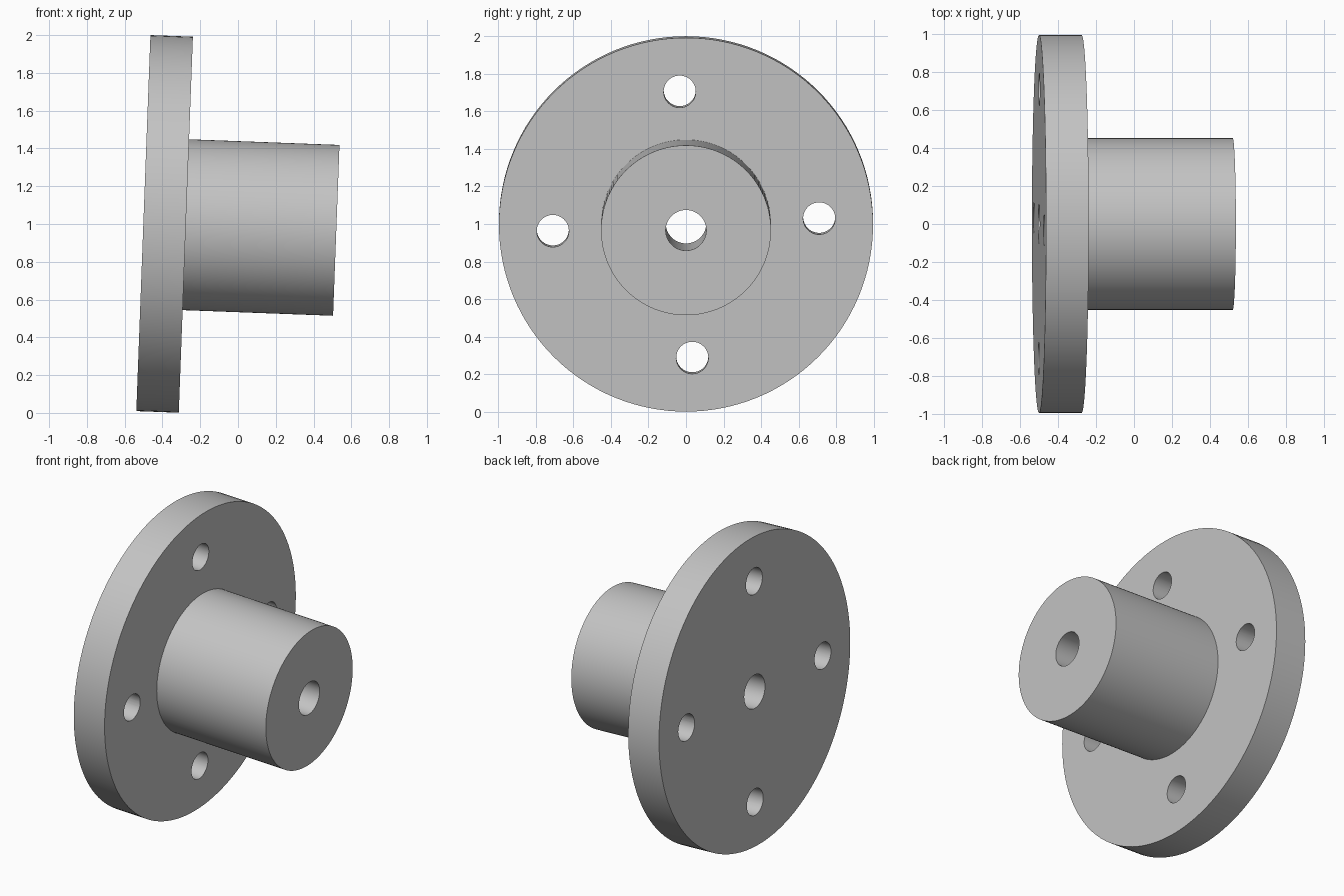
import bpy, bmesh
from math import radians, tau
from mathutils import Matrix, Vector

cube = bpy.data.objects.get("Cube")
if cube:
    bpy.data.objects.remove(cube, do_unlink=True)

# Dimensions along and around the hub axis
FLANGE_R, FLANGE_T = 0.996, 0.225
HUB_R, LENGTH = 0.4525, 1.022
BORE_R, BOLT_R, BOLT_CIRCLE = 0.108, 0.0855, 0.71

# Plain grey
grey = bpy.data.materials.new("light_grey")
grey.use_nodes = True
color = (0.55, 0.55, 0.55, 1)
grey.diffuse_color = color
for node in grey.node_tree.nodes:
    if node.type == 'BSDF_PRINCIPLED':
        node.inputs["Base Color"].default_value = color


def make_object(name, bm):
    bmesh.ops.recalc_face_normals(bm, faces=bm.faces)
    mesh = bpy.data.meshes.new(name)
    bm.to_mesh(mesh)
    bm.free()
    mesh.materials.append(grey)
    obj = bpy.data.objects.new(name, mesh)
    bpy.context.collection.objects.link(obj)
    return obj


# Flange, hub and through bore: one closed profile turned about the x axis
profile = [(0, BORE_R), (0, FLANGE_R), (FLANGE_T, FLANGE_R),
           (FLANGE_T, HUB_R), (LENGTH, HUB_R), (LENGTH, BORE_R)]
bm = bmesh.new()
verts = [bm.verts.new((x, 0, r)) for x, r in profile]
edges = [bm.edges.new((v, verts[i - 1])) for i, v in enumerate(verts)]
bmesh.ops.spin(bm, geom=verts + edges, cent=(0, 0, 0), axis=(1, 0, 0),
               angle=tau, steps=128, use_duplicate=False)
bmesh.ops.remove_doubles(bm, verts=bm.verts, dist=0.0001)
flange = make_object("flanged_hub", bm)

# Four bolt holes around the flange
bm = bmesh.new()
for i in range(4):
    place = (Matrix.Rotation(i * tau / 4, 4, 'X')
             @ Matrix.Translation((FLANGE_T / 2, BOLT_CIRCLE, 0))
             @ Matrix.Rotation(tau / 4, 4, 'Y'))
    bmesh.ops.create_cone(bm, cap_ends=True, segments=48, radius1=BOLT_R,
                          radius2=BOLT_R, depth=FLANGE_T * 2, matrix=place)
# Turn the bolt pattern slightly around the axis
bmesh.ops.rotate(bm, verts=bm.verts, matrix=Matrix.Rotation(radians(2.7), 3, 'X'))
cutter = make_object("bolt_hole_cutter", bm)
cutter.hide_render = True

cut = flange.modifiers.new("bolt_holes", 'BOOLEAN')
cut.operation = 'DIFFERENCE'
cut.solver = 'EXACT'
cut.object = cutter
bpy.ops.object.select_all(action='DESELECT')
flange.select_set(True)
bpy.context.view_layer.objects.active = flange
bpy.ops.object.modifier_apply(modifier=cut.name)
bpy.data.objects.remove(cutter, do_unlink=True)
bpy.ops.object.shade_smooth_by_angle(angle=radians(30))

# Lean the part so the hub dips slightly
flange.matrix_world = (Matrix.Translation(Vector((-0.501, 0, 1.0047)))
                       @ Matrix.Rotation(radians(2.15), 4, 'Y'))
